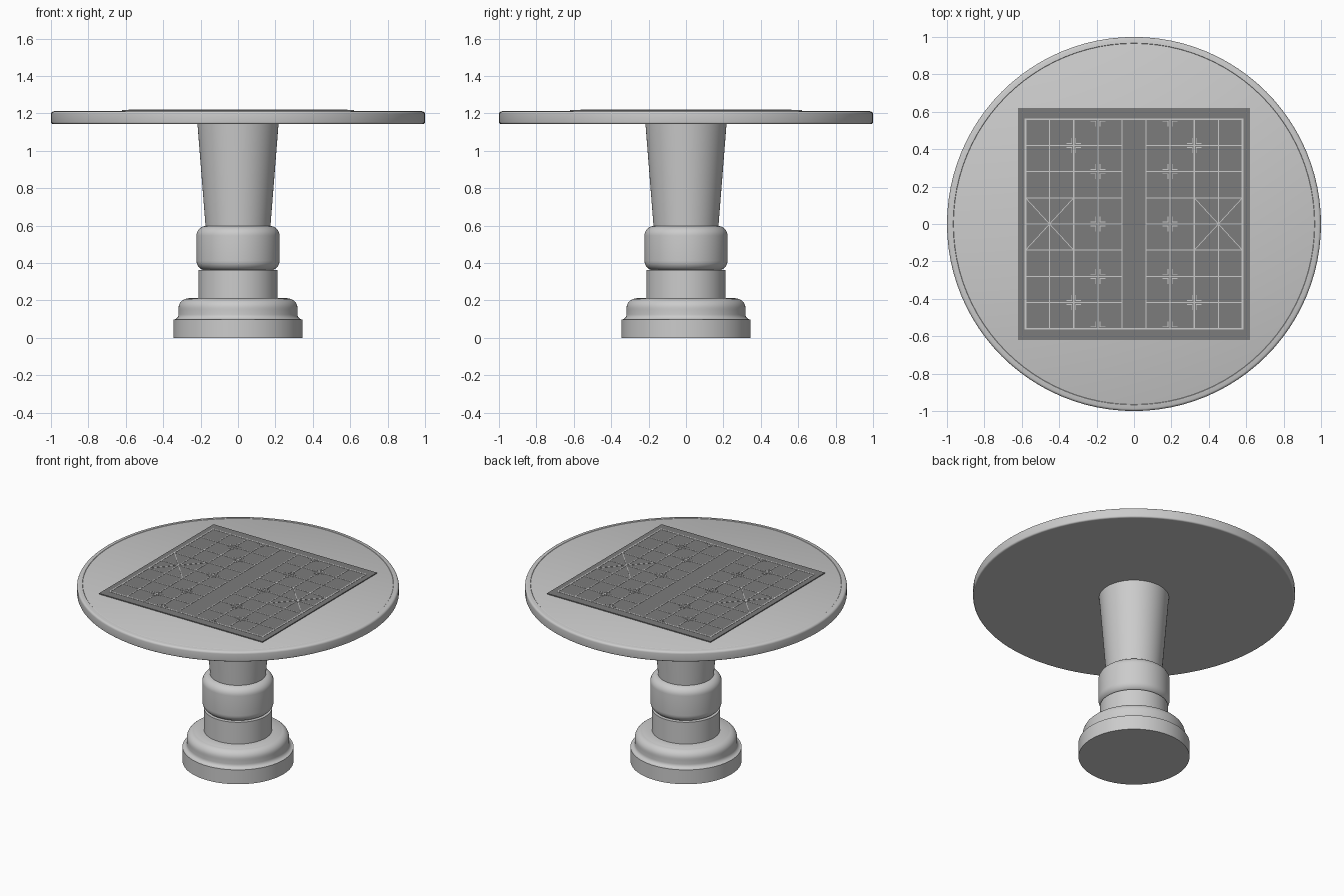
import bpy, bmesh, math
from mathutils import Matrix, Vector

if "Cube" in bpy.data.objects:
    bpy.data.objects.remove(bpy.data.objects["Cube"])


def material(name, v):
    m = bpy.data.materials.new(name)
    m.diffuse_color = (v, v, v, 1)
    m.use_nodes = True
    m.node_tree.nodes["Principled BSDF"].inputs["Base Color"].default_value = m.diffuse_color
    return m


def finish(name, bm, mat=None, smooth=False):
    bmesh.ops.recalc_face_normals(bm, faces=bm.faces)
    me = bpy.data.meshes.new(name)
    bm.to_mesh(me)
    bm.free()
    ob = bpy.data.objects.new(name, me)
    bpy.context.collection.objects.link(ob)
    if mat:
        me.materials.append(mat)
    if smooth:
        bpy.ops.object.select_all(action='DESELECT')
        ob.select_set(True)
        bpy.context.view_layer.objects.active = ob
        bpy.ops.object.shade_smooth_by_angle(angle=math.radians(35))
    return ob


def arc(cr, cz, rad, a0, a1, n=8):
    return [(cr + rad * math.cos(math.radians(a0 + (a1 - a0) * i / n)),
             cz + rad * math.sin(math.radians(a0 + (a1 - a0) * i / n))) for i in range(n + 1)]


def lathe(name, profile, sides=96):
    """Closed solid of revolution from (radius, z) points, bottom to top."""
    bm = bmesh.new()
    rings = [[bm.verts.new((r * math.cos(2 * math.pi * i / sides),
                            r * math.sin(2 * math.pi * i / sides), z)) for i in range(sides)]
             for r, z in profile]
    for a, b in zip(rings, rings[1:]):
        for i in range(sides):
            j = (i + 1) % sides
            bm.faces.new((a[i], a[j], b[j], b[i]))
    bm.faces.new(rings[0])
    bm.faces.new(rings[-1])
    return finish(name, bm, smooth=True)


def add_bar(bm, p, q, width, z0, z1):
    """Thin flat bar from p to q."""
    p, q = Vector(p), Vector(q)
    d = q - p
    c = (p + q) / 2
    m = (Matrix.Translation((c.x, c.y, (z0 + z1) / 2))
         @ Matrix.Rotation(math.atan2(d.y, d.x), 4, 'Z')
         @ Matrix.Diagonal((d.length + width, width, z1 - z0, 1)))
    bmesh.ops.create_cube(bm, size=1, matrix=m)


# Pedestal
lathe("base", [(0.345, 0), (0.345, 0.098)] + arc(0.345, 0.125, 0.027, 270, 180, 6)
      + [(0.318, 0.15)] + arc(0.268, 0.16, 0.05, 0, 90) + [(0.262, 0.213), (0.2, 0.213)])
lathe("neck", [(0.211, 0.205), (0.211, 0.362)])
lathe("collar", arc(0.170, 0.412, 0.052, 270, 360) + arc(0.170, 0.546, 0.052, 0, 90))
lathe("column", [(0.173, 0.59), (0.217, 1.146)])

# Round table top with a soft rim
lathe("table_top", [(0.99, 1.143)] + arc(0.99, 1.153, 0.01, 270, 360, 4)
      + arc(0.985, 1.196, 0.015, 0, 80, 5) + [(0.967, 1.213), (0.965, 1.211), (0.96, 1.213)])

# Game board panel
Z0, Z1, ZL = 1.205, 1.219, 1.2205
bm = bmesh.new()
bmesh.ops.create_cube(bm, size=1, matrix=Matrix.Translation((0, 0, (Z0 + Z1) / 2))
                      @ Matrix.Diagonal((1.24, 1.24, Z1 - Z0, 1)))
finish("game_board", bm, material("board_dark", 0.2))

# Board lines: two mirrored halves with an open river between
SX, SY = 1.16 / 9, 0.14
light = material("line_light", 0.6)
bm = bmesh.new()
thin = 0.006


def line(p, q, w=thin):
    add_bar(bm, p, q, w, Z1 - 0.004, ZL)


for s in (-1, 1):
    line((s * 0.58, -0.56), (s * 0.58, 0.56), 0.009)
    line((-0.58, s * 0.56), (0.58, s * 0.56), 0.009)
    for i in range(4):
        x = s * SX * (i + 0.5)
        line((x, -0.56), (x, 0.56))
    for j in range(-3, 4):
        line((s * 0.58, j * SY), (s * SX / 2, j * SY))
    # palace diagonals
    for t in (-1, 1):
        line((s * 0.58, t * SY), (s * SX * 2.5, -t * SY), 0.004)
finish("board_lines", bm, light)

# Corner marks around the starting points
bm = bmesh.new()
gap, arm = 0.011, 0.027
points = [(1.5, j) for j in (-4, -2, 0, 2, 4)] + [(2.5, j) for j in (-3, 3)]
for s in (-1, 1):
    for i, j in points:
        cx, cy = s * i * SX, j * SY
        for u in (-1, 1):
            for v in (-1, 1):
                if abs(cy + v * gap) > 0.56:
                    continue
                a = (cx + u * gap, cy + v * gap)
                line(a, (a[0] + u * arm, a[1]), 0.004)
                line(a, (a[0], a[1] + v * arm), 0.004)
finish("board_marks", bm, light)
